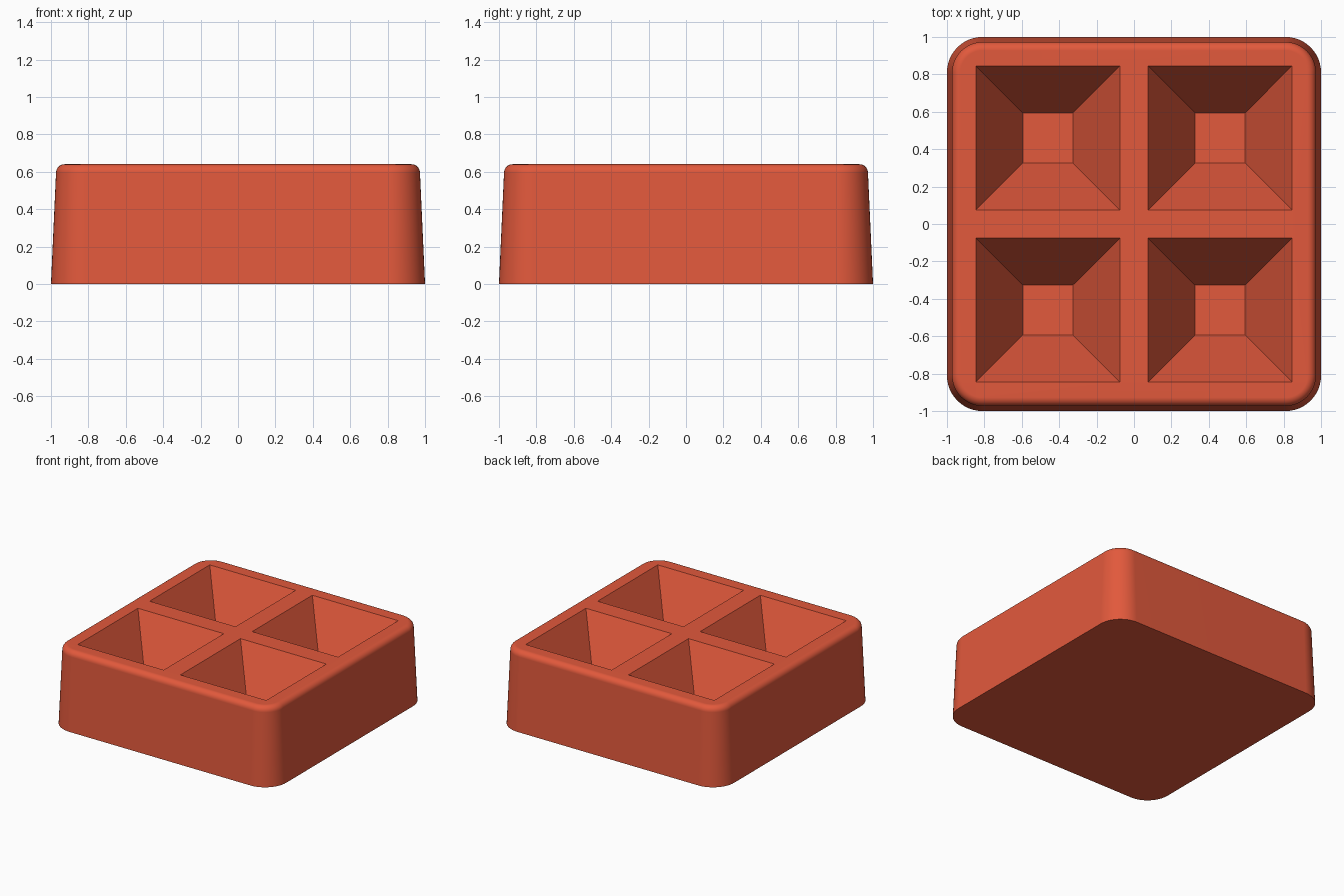
import bpy, bmesh, math
from mathutils import Vector

cube = bpy.data.objects.get("Cube")
if cube:
    bpy.data.objects.remove(cube, do_unlink=True)

HEIGHT, FILLET = 0.64, 0.045
CORNER, CORNER_STEPS = 0.19, 12
RIB, RIM = 0.075, 0.845          # pocket edges measured from the centre
POCKET_DEPTH, FLOOR_SCALE = 0.5, 0.35

# Colour
red = bpy.data.materials.new("brick red")
red.use_nodes = True
red.diffuse_color = (0.76, 0.1, 0.045, 1)
red.node_tree.nodes["Principled BSDF"].inputs["Base Color"].default_value = red.diffuse_color


def rounded_ring(bm, inset, z):
    """Square loop with round corners, shrunk by inset."""
    centre, radius = 1 - CORNER, CORNER - inset
    verts = []
    for quarter, (sx, sy) in enumerate([(1, 1), (-1, 1), (-1, -1), (1, -1)]):
        for i in range(CORNER_STEPS + 1):
            a = (quarter + i / CORNER_STEPS) * math.pi / 2
            verts.append(bm.verts.new((sx * centre + radius * math.cos(a),
                                       sy * centre + radius * math.sin(a), z)))
    return verts


bm = bmesh.new()

# Tapered wall and rounded top edge
profile = [(0, 0)]
for i in range(7):
    a = i / 6 * math.pi / 2
    profile.append((0.027 + FILLET * (1 - math.cos(a)),
                    HEIGHT - FILLET * (1 - math.sin(a))))
rings = [rounded_ring(bm, inset, z) for inset, z in profile]
for low, high in zip(rings, rings[1:]):
    for i in range(len(low)):
        j = (i + 1) % len(low)
        bm.faces.new((low[i], low[j], high[j], high[i]))
bm.faces.new(reversed(rings[0]))
bm.faces.new(rings[-1])


# Flat top divided along the pocket edges
def top_faces():
    return [f for f in bm.faces if all(v.co.z > HEIGHT - 1e-5 for v in f.verts)]


for axis in (Vector((1, 0, 0)), Vector((0, 1, 0))):
    for offset in (-RIM, -RIB, RIB, RIM):
        faces = top_faces()
        edges = {e for f in faces for e in f.edges}
        verts = {v for f in faces for v in f.verts}
        bmesh.ops.bisect_plane(bm, geom=faces + list(edges) + list(verts),
                               plane_co=axis * offset, plane_no=axis)

# Four tapered pockets sunk into the top
cells = [f for f in top_faces()
         if all(RIB < abs(c) < RIM for c in f.calc_center_median()[:2])]
for floor in bmesh.ops.extrude_discrete_faces(bm, faces=cells)["faces"]:
    middle = floor.calc_center_median()
    for v in floor.verts:
        v.co = middle + (v.co - middle) * FLOOR_SCALE
        v.co.z -= POCKET_DEPTH

bmesh.ops.recalc_face_normals(bm, faces=bm.faces)
mesh = bpy.data.meshes.new("pocket_tray")
bm.to_mesh(mesh)
bm.free()
mesh.materials.append(red)
tray = bpy.data.objects.new("pocket_tray", mesh)
bpy.context.collection.objects.link(tray)

# Smooth rounded edges, crisp pockets and base
bpy.ops.object.select_all(action="DESELECT")
tray.select_set(True)
bpy.context.view_layer.objects.active = tray
bpy.ops.object.shade_smooth_by_angle(angle=math.radians(30))
weighted = tray.modifiers.new("even_shading", "WEIGHTED_NORMAL")
weighted.keep_sharp = True
